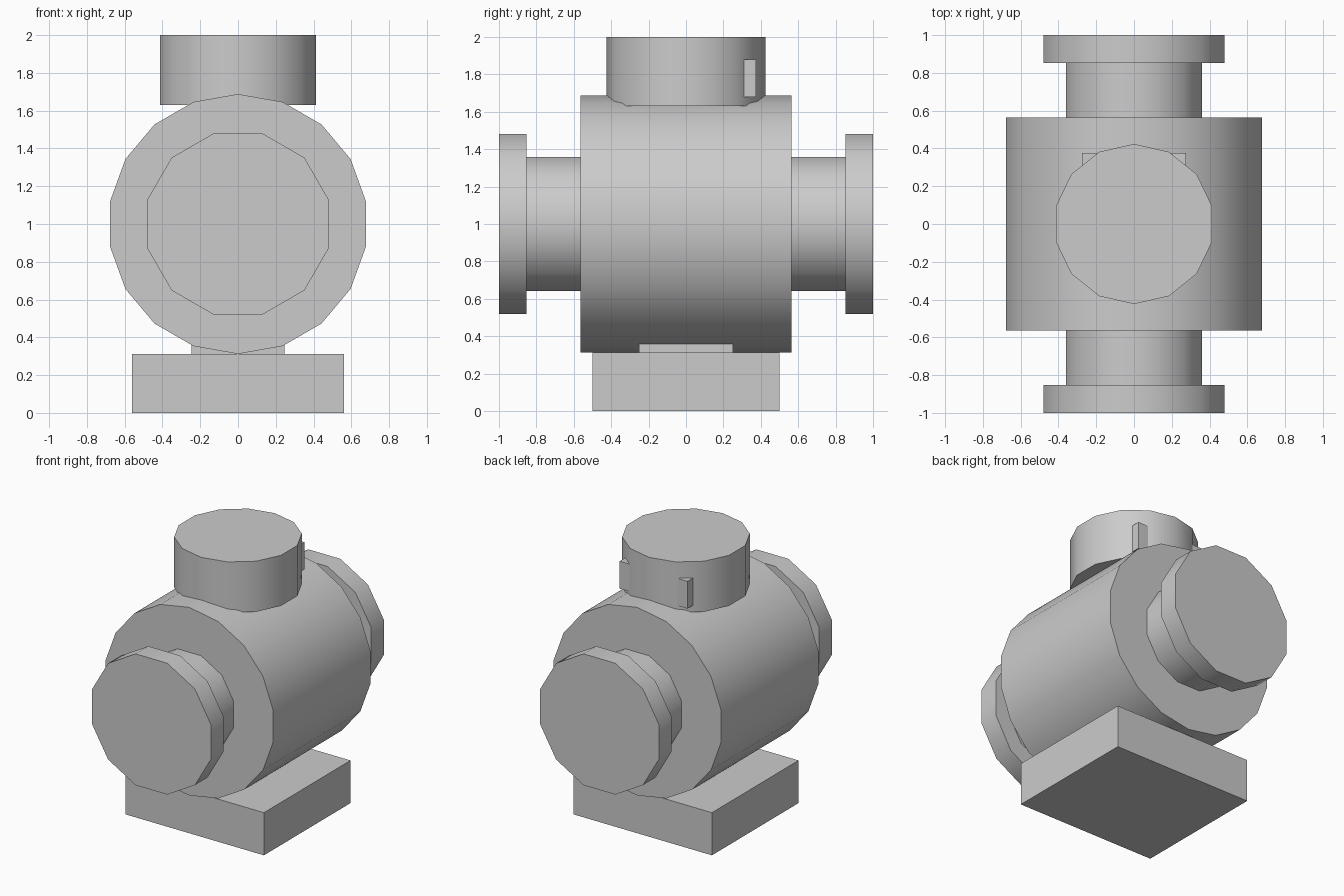
import bpy
import bmesh
from math import sin, cos, pi, radians
from mathutils import Vector

cube = bpy.data.objects.get("Cube")
if cube:
    bpy.data.objects.remove(cube, do_unlink=True)

grey = bpy.data.materials.new("plain grey")
grey.use_nodes = True
colour = (0.6, 0.6, 0.6, 1)
grey.diffuse_color = colour
grey.node_tree.nodes["Principled BSDF"].inputs["Base Color"].default_value = colour


def extrude(name, outline, direction, smooth=False):
    """Solid made by sweeping a closed outline along a straight line."""
    bm = bmesh.new()
    face = bm.faces.new([bm.verts.new(p) for p in outline])
    swept = bmesh.ops.extrude_face_region(bm, geom=[face], use_keep_orig=True)
    moved = [g for g in swept["geom"] if isinstance(g, bmesh.types.BMVert)]
    bmesh.ops.translate(bm, verts=moved, vec=Vector(direction))
    bmesh.ops.recalc_face_normals(bm, faces=bm.faces)
    mesh = bpy.data.meshes.new(name)
    bm.to_mesh(mesh)
    bm.free()
    mesh.materials.append(grey)
    obj = bpy.data.objects.new(name, mesh)
    bpy.context.collection.objects.link(obj)
    if smooth:
        bpy.ops.object.select_all(action="DESELECT")
        obj.select_set(True)
        bpy.context.view_layer.objects.active = obj
        bpy.ops.object.shade_smooth_by_angle(angle=radians(40))
    return obj


def ring(sides, radius, half_step=False):
    shift = 0.5 if half_step else 0
    turns = [2 * pi * (i + shift) / sides for i in range(sides)]
    return [(radius * sin(a), radius * cos(a)) for a in turns]


def drum(name, sides, radius, y0, y1, half_step=False):
    """Cylinder lying along y at the axle height."""
    outline = [(u, y0, 1 + v) for u, v in ring(sides, radius, half_step)]
    return extrude(name, outline, (0, y1 - y0, 0), True)


def block(name, x, y0, y1, z0, z1):
    """Box symmetric in x."""
    outline = [(-x, y0, z0), (x, y0, z0), (x, y1, z0), (-x, y1, z0)]
    return extrude(name, outline, (0, 0, z1 - z0))


# Main body
drum("body", 18, 0.688, -0.563, 0.563)

# Pipe stub and flange at each end
for side, s in (("front", -1), ("back", 1)):
    drum(side + "_pipe", 12, 0.372, s * 0.5, s * 0.9, True)
    drum(side + "_flange", 12, 0.497, s * 0.853, s * 1.0, True)

# Top cap with a bar through its back, whose ends stand out as lugs
extrude("cap", [(u, v, 1.63) for u, v in ring(14, 0.424)], (0, 0, 0.37), True)
block("cap_lug_bar", 0.275, 0.31, 0.375, 1.68, 1.88)

# Base plate and the neck that carries the body
block("base_plate", 0.56, -0.5, 0.5, 0, 0.312)
block("base_neck", 0.245, -0.25, 0.25, 0.30, 0.5)
